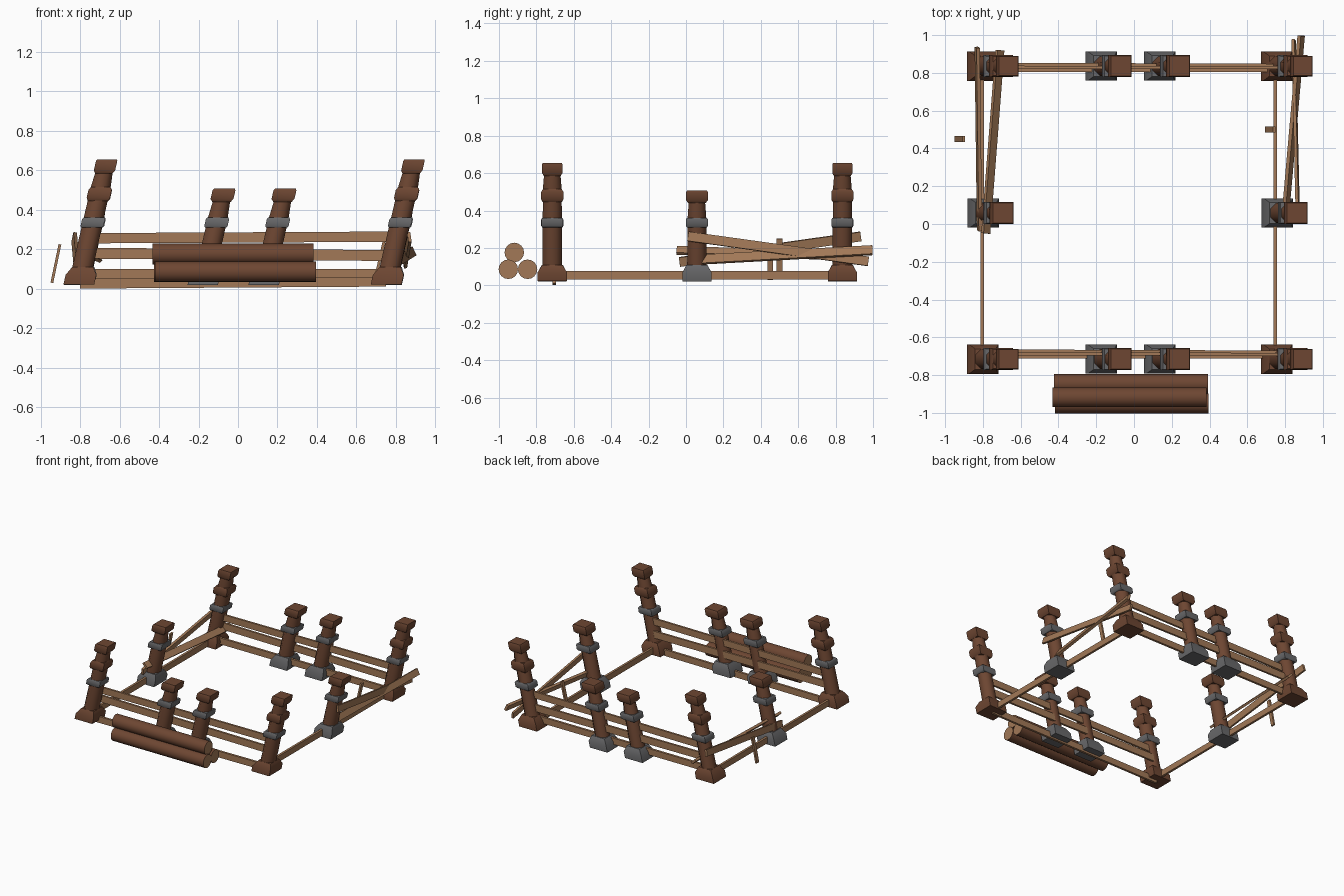
import bpy, bmesh, math
from mathutils import Vector, Matrix

if "Cube" in bpy.data.objects:
    bpy.data.objects.remove(bpy.data.objects["Cube"])

SHEAR = 0.225  # every upright leans toward +x


def material(name, rgb):
    m = bpy.data.materials.new(name)
    m.diffuse_color = (*rgb, 1)
    m.use_nodes = True
    m.node_tree.nodes["Principled BSDF"].inputs["Base Color"].default_value = m.diffuse_color
    return m


BARK = material("dark_wood", (0.155, 0.062, 0.032))
PLANK = material("light_wood", (0.36, 0.19, 0.095))
IRON = material("grey_metal", (0.14, 0.14, 0.145))


def finish(bm, name, mats, smooth=False):
    bmesh.ops.recalc_face_normals(bm, faces=bm.faces[:])
    me = bpy.data.meshes.new(name)
    bm.to_mesh(me)
    bm.free()
    for m in mats:
        me.materials.append(m)
    ob = bpy.data.objects.new(name, me)
    bpy.context.collection.objects.link(ob)
    if smooth:
        bpy.context.view_layer.objects.active = ob
        ob.select_set(True)
        bpy.ops.object.shade_smooth_by_angle(angle=math.radians(46))
        ob.select_set(False)
    return ob


def stack(bm, sides, profile, mat=0):
    """Closed column from (half width, z) rings with flat sides facing the axes."""
    rings = []
    for w, z in profile:
        r = w / math.cos(math.pi / sides)
        rings.append([bm.verts.new((r * math.cos((i + .5) * math.tau / sides),
                                    r * math.sin((i + .5) * math.tau / sides), z))
                      for i in range(sides)])
    faces = [bm.faces.new(rings[0]), bm.faces.new(rings[-1])]
    for a, b in zip(rings, rings[1:]):
        for i in range(sides):
            j = (i + 1) % sides
            faces.append(bm.faces.new((a[i], a[j], b[j], b[i])))
    for f in faces:
        f.material_index = mat


def lean(bm, x, y):
    for v in bm.verts:
        v.co.x += x + SHEAR * (v.co.z - 0.05)
        v.co.y += y


def short_post(x, y, name):
    bm = bmesh.new()
    stack(bm, 4, [(.077, .02), (.077, .07), (.056, .11)], 1)             # metal foot
    stack(bm, 8, [(.052, .10), (.05, .36), (.043, .455)])                # shaft
    stack(bm, 4, [(.054, .31), (.059, .318), (.059, .352), (.054, .36)], 1)  # band
    stack(bm, 4, [(.047, .44), (.058, .455), (.058, .498), (.053, .507)])  # cap
    lean(bm, x, y)
    finish(bm, name, [BARK, IRON], True)


def corner_post(x, y, name):
    bm = bmesh.new()
    stack(bm, 4, [(.078, .022), (.078, .07), (.054, .11)])               # foot
    stack(bm, 8, [(.053, .10), (.05, .52), (.043, .60)])                 # shaft
    stack(bm, 4, [(.052, .31), (.058, .318), (.058, .352), (.052, .36)], 1)  # band
    stack(bm, 4, [(.05, .445), (.059, .46), (.059, .50), (.05, .515)])   # collar
    stack(bm, 4, [(.045, .585), (.054, .60), (.054, .648), (.050, .655)])  # cap
    lean(bm, x, y)
    finish(bm, name, [BARK, IRON], True)


def plank(name, a, b, h=.05, t=.018, roll=0):
    """Board between two points; h is its upright width, t its thickness."""
    a, b = Vector(a), Vector(b)
    d = b - a
    n = d.normalized()
    up = Vector((0, 0, 1)) if abs(n.z) < .8 else Vector((0, 1, 0))
    side = n.cross(up).normalized()
    up = side.cross(n)
    rot = Matrix((n, side, up)).transposed().to_4x4()
    bm = bmesh.new()
    bmesh.ops.create_cube(bm, size=1)
    bm.transform(Matrix.Translation((a + b) / 2) @ rot
                 @ Matrix.Rotation(math.radians(roll), 4, 'X')
                 @ Matrix.Diagonal((d.length, t, h, 1)))
    finish(bm, name, [PLANK])


# Posts
for x in (-.80, .757):
    for y in (-.715, .836):
        corner_post(x, y, "corner_post")
    short_post(x + .003, .0585, "side_post")
for x in (-.172, .137):
    for y in (-.715, .836):
        short_post(x, y, "middle_post")

# Front and back rails
for label, y, low in (("front", -.70, (.026, .036)), ("back", .818, (.074, .074))):
    plank(label + "_lower_rail", (-.80, y - .004, low[0]), (.75, y - .004, low[1]))
    plank(label + "_middle_rail", (-.77, y + .028, .18), (.80, y + .022, .168), .055, .016)
    plank(label + "_upper_rail", (-.74, y + .012, .256), (.81, y + .010, .264), .052, .016)

# Side ground rails
for x, label in ((-.803, "left"), (.747, "right")):
    plank(label + "_ground_rail", (x, -.70, .054), (x, .82, .054), .048, .018)

# Loose crossed boards on the sides
plank("left_loose_board", (-.818, -.035, .125), (-.83, .935, .262), .05, .018, -12)
plank("left_fallen_board", (-.785, -.05, .187), (-.71, .92, .155), .05, .018, 45)
plank("right_loose_board", (.868, .01, .262), (.845, .975, .128), .05, .016, 8)
plank("right_fallen_board", (.80, .03, .135), (.885, .997, .188), .05, .02, 25)

# Splintered pegs
plank("left_peg", (-.943, .45, .03), (-.902, .45, .225), .03, .014)
plank("right_peg", (.70, .50, .07), (.742, .50, .25), .03, .014)

# Log pile in front, with light cut ends
for x, y, z in ((-.012, -.95, .086), (-.017, -.847, .086), (-.025, -.918, .176)):
    bm = bmesh.new()
    bmesh.ops.create_cone(bm, cap_ends=True, segments=16, radius1=.052, radius2=.052, depth=.815)
    for f in bm.faces:
        f.material_index = 1 if len(f.verts) > 4 else 0
    bm.transform(Matrix.Translation((x, y, z)) @ Matrix.Rotation(math.pi / 2, 4, 'Y'))
    finish(bm, "log", [BARK, PLANK], True)
